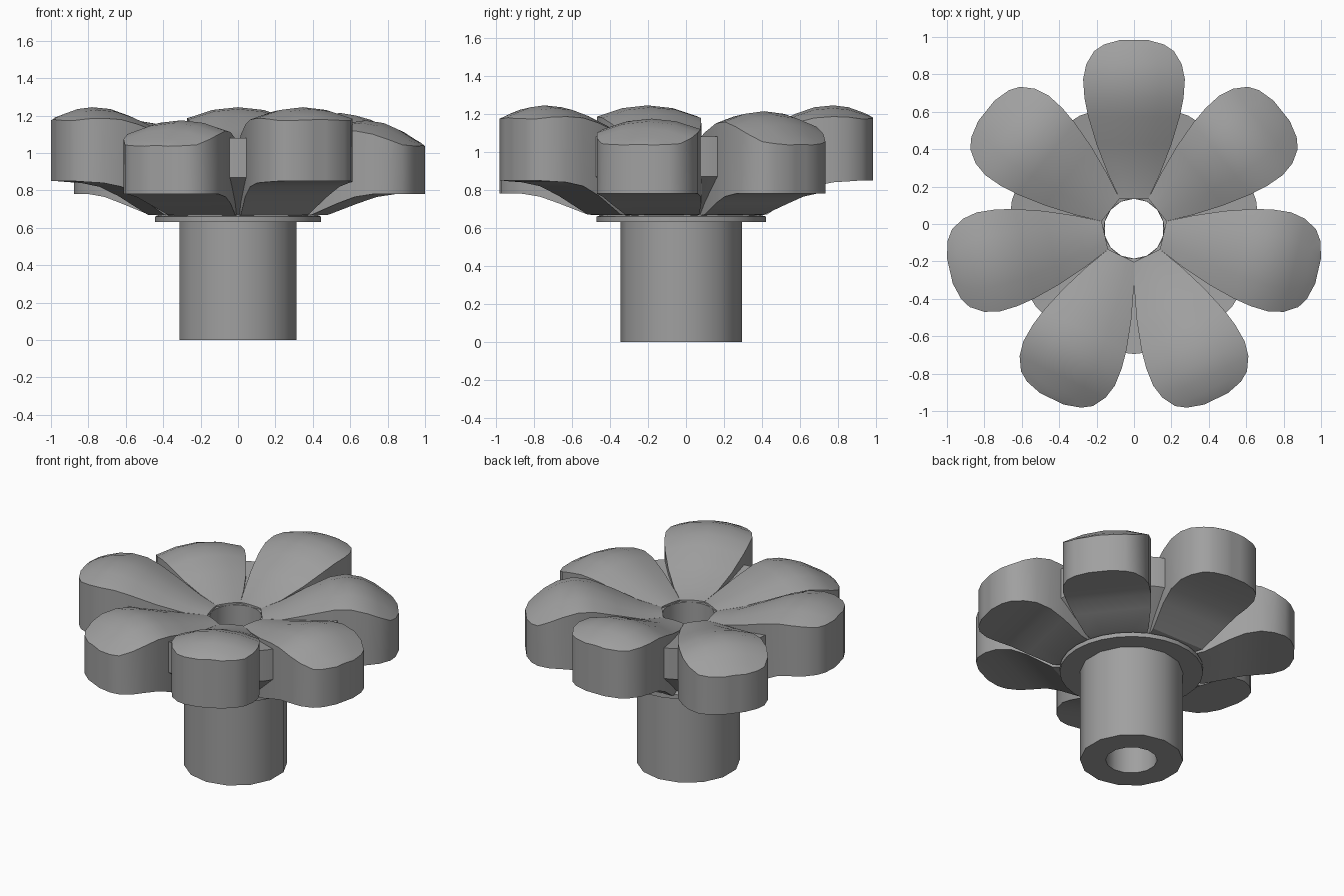
import bpy, bmesh, math
from mathutils import Matrix

cube = bpy.data.objects.get("Cube")
if cube:
    bpy.data.objects.remove(cube, do_unlink=True)

grey = bpy.data.materials.new("plain_grey")
grey.use_nodes = True
grey.diffuse_color = (0.35, 0.35, 0.35, 1)
grey.node_tree.nodes["Principled BSDF"].inputs["Base Color"].default_value = grey.diffuse_color

CENTRE_Y = -0.025


def finish(name, bm):
    bmesh.ops.recalc_face_normals(bm, faces=bm.faces)
    mesh = bpy.data.meshes.new(name)
    bm.to_mesh(mesh)
    bm.free()
    mesh.materials.append(grey)
    obj = bpy.data.objects.new(name, mesh)
    bpy.context.collection.objects.link(obj)
    obj.location.y = CENTRE_Y
    bpy.ops.object.select_all(action="DESELECT")
    obj.select_set(True)
    bpy.context.view_layer.objects.active = obj
    bpy.ops.object.shade_smooth_by_angle(angle=math.radians(30))
    return obj


def ring_lathe(name, profile, sides):
    """Revolve a closed (radius, height) loop about the z axis."""
    bm = bmesh.new()
    rings = []
    for i in range(sides):
        a = math.pi / 2 + math.tau * i / sides
        rings.append([bm.verts.new((r * math.cos(a), r * math.sin(a), z)) for r, z in profile])
    n = len(profile)
    for i in range(sides):
        p, q = rings[i], rings[(i + 1) % sides]
        for j in range(n):
            k = (j + 1) % n
            bm.faces.new((p[j], q[j], q[k], p[k]))
    return finish(name, bm)


def petal(name, angle, crest, under):
    """Lofted petal: arched top, curved underside, upright rim."""
    bm = bmesh.new()
    steps = (-1, -0.5, 0, 0.5, 1)
    top, low = [], []
    for (r, w), zt, zb in zip(OUTLINE, crest, under):
        top.append([bm.verts.new((r, w * t, zt - 0.8 * (w * t) ** 2)) for t in steps])
        low.append([bm.verts.new((r, w * t, zb)) for t in steps])
    last = len(OUTLINE) - 1
    for i in range(last):
        for j in range(4):
            for g in (top, low):
                bm.faces.new((g[i][j], g[i + 1][j], g[i + 1][j + 1], g[i][j + 1]))
        for j in (0, 4):
            bm.faces.new((top[i][j], top[i + 1][j], low[i + 1][j], low[i][j]))
    for i in (0, last):
        for j in range(4):
            bm.faces.new((top[i][j], top[i][j + 1], low[i][j + 1], low[i][j]))
    bm.transform(Matrix.Rotation(math.radians(angle), 4, "Z"))
    return finish(name, bm)


# Hollow stem
ring_lathe("stem", [(0.16, 0), (0.32, 0), (0.32, 0.64), (0.16, 0.64)], 14)

# Flange, cone and web between the petals
ring_lathe("hub", [(0.16, 0.63), (0.445, 0.63), (0.445, 0.66), (0.41, 0.67), (0.67, 0.87),
                   (0.67, 1.08), (0.3, 1.03), (0.16, 1.015)], 28)

# Petals: radius and half width along the axis, then heights for each kind
OUTLINE = [(0.16, 0.077), (0.29, 0.138), (0.45, 0.2), (0.6, 0.245), (0.7, 0.265),
           (0.8, 0.272), (0.88, 0.255), (0.95, 0.213), (0.985, 0.16), (1.01, 0.07)]
HIGH = [1.03, 1.06, 1.13, 1.2, 1.235, 1.245, 1.235, 1.21, 1.195, 1.18]
HIGH_UNDER = [0.66, 0.66, 0.67, 0.77, 0.82, 0.84, 0.845, 0.85, 0.85, 0.85]
LOW = [1.03, 1.06, 1.11, 1.16, 1.175, 1.16, 1.125, 1.08, 1.06, 1.04]
LOW_UNDER = [0.66, 0.66, 0.67, 0.73, 0.765, 0.78, 0.78, 0.78, 0.78, 0.78]
STEEP = [z + 0.04 * math.sin(math.pi * min(max(r - 0.3, 0) / 0.71, 1))
         for z, (r, w) in zip(LOW, OUTLINE)]

for k in range(7):
    angle = 90 + 360 * (k - 1) / 7
    if k == 0:
        petal("petal_steep", angle, STEEP, LOW_UNDER)
    elif k % 2:
        petal(f"petal_high_{k}", angle, HIGH, HIGH_UNDER)
    else:
        petal(f"petal_low_{k}", angle, LOW, LOW_UNDER)
